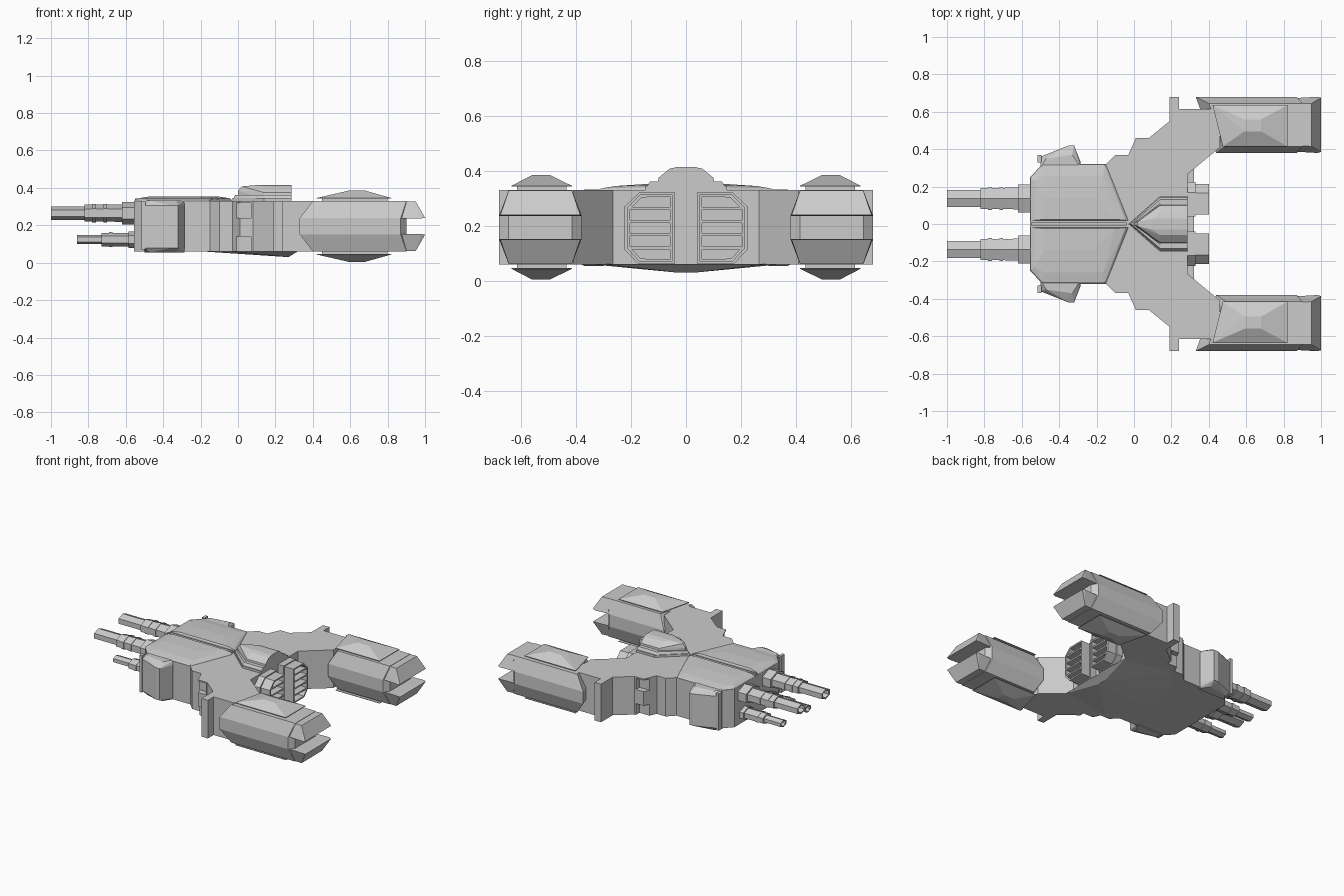
import bpy, bmesh, math
from mathutils import Vector

MID = 0.195  # height of the engine centre line


def finish(name, bm, mirror=True):
    bmesh.ops.recalc_face_normals(bm, faces=bm.faces)
    me = bpy.data.meshes.new(name)
    bm.to_mesh(me)
    bm.free()
    ob = bpy.data.objects.new(name, me)
    bpy.context.collection.objects.link(ob)
    if mirror:
        m = ob.modifiers.new("mirror", 'MIRROR')
        m.use_axis = (False, True, False)
        m.use_mirror_merge = False
    return ob


def hull_bm(pts):
    bm = bmesh.new()
    for p in pts:
        bm.verts.new(p)
    res = bmesh.ops.convex_hull(bm, input=bm.verts)
    bmesh.ops.delete(bm, geom=[v for v in res["geom_interior"] if isinstance(v, bmesh.types.BMVert)], context='VERTS')
    bmesh.ops.dissolve_limit(bm, angle_limit=0.01, verts=bm.verts, edges=bm.edges)
    return bm


def hull(name, pts, mirror=True):
    return finish(name, hull_bm(pts), mirror)


def prism(name, pts, axis, a, b, mirror=True):
    bm = bmesh.new()
    put = (lambda p, h: (p[0], p[1], h)) if axis == 'z' else (lambda p, h: (h, p[0], p[1]))
    lo = [bm.verts.new(put(p, a)) for p in pts]
    hi = [bm.verts.new(put(p, b)) for p in pts]
    bm.faces.new(lo)
    bm.faces.new(hi)
    for i in range(len(pts)):
        j = (i + 1) % len(pts)
        bm.faces.new((lo[i], lo[j], hi[j], hi[i]))
    return finish(name, bm, mirror)


def box(name, x0, x1, y0, y1, z0, z1):
    return prism(name, [(x0, y0), (x1, y0), (x1, y1), (x0, y1)], 'z', z0, z1)


def at(z, pts):
    return [(x, y, z) for x, y in pts]


# main hull plan with swept arms
side = [(-0.555, 0.25), (-0.49, 0.32), (-0.15, 0.32), (-0.10, 0.37), (-0.03, 0.37), (0.01, 0.46),
        (0.08, 0.46), (0.19, 0.55), (0.19, 0.68), (0.24, 0.68), (0.24, 0.615), (0.46, 0.615),
        (0.46, 0.41), (0.285, 0.265)]
body = prism("hull", side + [(x, -y) for x, y in reversed(side)], 'z', 0.06, 0.33, False)

# recessed pockets in the shoulder steps
for i, z in enumerate((0.06, 0.24)):
    cut = box("pocket_cutter", -0.02, 0.07, 0.42, 0.5, z + (0.0 if i else -0.02), z + 0.08)
    cut.hide_render = True
    cut.hide_viewport = True
    cut.display_type = 'WIRE'
    b = body.modifiers.new("pocket", 'BOOLEAN')
    b.object = cut
    b.operation = 'DIFFERENCE'

# raised nose armour, in two halves with a groove between
hull("nose_armour", at(0.328, [(-0.555, 0.02), (-0.555, 0.25), (-0.49, 0.32), (-0.15, 0.32), (-0.03, 0.02)])
     + at(0.336, [(-0.55, 0.02), (-0.55, 0.245), (-0.49, 0.31), (-0.155, 0.31), (-0.035, 0.02)])
     + at(0.345, [(-0.53, 0.02), (-0.53, 0.23), (-0.48, 0.26), (-0.165, 0.26), (-0.045, 0.02)])
     + at(0.353, [(-0.48, 0.025), (-0.48, 0.14), (-0.21, 0.14), (-0.1, 0.025)]))
box("nose_groove", -0.55, -0.04, -0.005, 0.008, 0.33, 0.342)

# shallow keel under the hull
hull("keel", at(0.061, [(-0.2, 0.12), (-0.2, -0.12), (-0.05, 0.35), (-0.05, -0.35), (0.32, 0.3), (0.32, -0.3)])
     + at(0.03, [(0.27, 0.03), (0.27, -0.03)]), False)

# cheek pods and their front clips
cheek = [(-0.50, 0.36), (-0.35, 0.42), (-0.32, 0.42), (-0.285, 0.33)]
hull("cheek_pod", at(0.08, cheek) + at(0.305, cheek)
     + [(x, y, z) for x, y in ((-0.5, 0.3), (-0.285, 0.3), (-0.47, 0.35), (-0.33, 0.37)) for z in (0.055, 0.332)])
box("cheek_clip", -0.515, -0.495, 0.33, 0.37, 0.07, 0.33)

# dorsal canopy: stepped base, side rails and crown
base = [(-0.03, 0.0), (0.14, 0.15), (0.285, 0.15)]
both = base + [(x, -y) for x, y in base[1:]]
prism("canopy_base", [base[0], base[1], base[2], (0.285, -0.15), (0.14, -0.15)], 'z', 0.32, 0.345, False)
hull("canopy_rail", at(0.34, [(-0.025, 0), (0.14, 0.145), (0.14, 0.11), (0.0, 0.0)])
     + at(0.362, [(-0.015, 0), (0.14, 0.13), (0.14, 0.11), (0.0, 0.0)]))
hull("canopy_rail_rear", [(x, y, z) for x in (0.14, 0.285)
                          for y, z in ((0.145, 0.34), (0.13, 0.362), (0.1, 0.362), (0.1, 0.34))])
hull("canopy_crown", [(x, s * y, z) for s in (1, -1) for x, y, z in (
    (0.0, 0.0, 0.34), (0.14, 0.105, 0.34), (0.285, 0.105, 0.34), (0.0, 0.005, 0.385), (0.14, 0.1, 0.375),
    (0.285, 0.1, 0.375), (0.02, 0.012, 0.408), (0.14, 0.06, 0.408), (0.285, 0.06, 0.408),
    (0.1, 0.03, 0.415), (0.285, 0.03, 0.415))], False)

# rear exhaust grilles
vent = [(0.05, 0.07), (0.05, 0.315), (0.165, 0.315), (0.215, 0.265), (0.215, 0.12), (0.17, 0.07)]
hull("vent_collar", [(x, 0.13 + (y - 0.13) * 1.12, 0.193 + (z - 0.193) * 1.06) for x in (0.27, 0.33) for y, z in vent])
bm = hull_bm([(x, y, z) for x in (0.3, 0.4) for y, z in vent])
back = max(bm.faces, key=lambda f: f.calc_center_median().x)
bmesh.ops.inset_individual(bm, faces=[back], thickness=0.012)
cap = bmesh.ops.extrude_discrete_faces(bm, faces=[back])["faces"][0]
for v in cap.verts:
    v.co.x -= 0.06
finish("vent_block", bm)
for i in range(4):
    z = 0.12 + i * 0.048
    box("vent_slat", 0.33, 0.397, 0.055, 0.21, z - 0.005, z + 0.005)


# hexagonal gun barrels lofted along x, with collars and a hollow muzzle
def gun(name, z, rings, y=0.137, wide=1.45):
    bm = bmesh.new()
    loops = []
    for x, r in rings:
        loops.append([bm.verts.new((x, y + wide * r * math.sin(k * math.pi / 3),
                                    z + r * math.cos(k * math.pi / 3))) for k in range(6)])
    for a, b in zip(loops, loops[1:]):
        for k in range(6):
            bm.faces.new((a[k], a[k - 1], b[k - 1], b[k]))
    bm.faces.new(loops[0])
    bm.faces.new(loops[-1])
    finish(name, bm)


gun("upper_gun", 0.265, [(-0.93, 0.022), (-1.0, 0.026), (-1.0, 0.036), (-0.82, 0.036), (-0.82, 0.045),
                         (-0.78, 0.045), (-0.78, 0.049), (-0.76, 0.049), (-0.76, 0.045), (-0.72, 0.045),
                         (-0.72, 0.049), (-0.7, 0.049), (-0.7, 0.045), (-0.62, 0.047), (-0.62, 0.06), (-0.54, 0.06)])
gun("lower_gun", 0.124, [(-0.8, 0.014), (-0.86, 0.018), (-0.86, 0.025), (-0.73, 0.025), (-0.73, 0.036),
                         (-0.69, 0.036), (-0.69, 0.039), (-0.67, 0.039), (-0.67, 0.036), (-0.585, 0.036),
                         (-0.585, 0.044), (-0.54, 0.044)])

# engine nacelles with a prow-shaped front
EY = 0.53
hull("engine_nacelle", [(x, EY + s * y, MID + t * z) for s in (1, -1) for t in (1, -1) for x, y, z in (
    (0.33, 0.15, 0.043), (0.40, 0.115, 0.135), (0.87, 0.15, 0.043), (0.90, 0.115, 0.135))
    if not (s == -1 and x < 0.41)]
    + [(x, EY - y, MID + t * z) for t in (1, -1) for x, y, z in ((0.44, 0.15, 0.043), (0.49, 0.115, 0.135))])

for t, tag in ((1, "upper"), (-1, "lower")):
    # faceted armour plate on a slim spacer
    hull(tag + "_engine_plate", [(x, y, MID + t * z) for x, y, z in (
        (0.42, 0.635, 0.148), (0.475, 0.415, 0.148), (0.82, 0.415, 0.148), (0.82, 0.635, 0.148),
        (0.42, 0.635, 0.151), (0.475, 0.415, 0.151), (0.82, 0.415, 0.151), (0.82, 0.635, 0.151),
        (0.59, 0.495, 0.19), (0.59, 0.56, 0.19), (0.68, 0.56, 0.19), (0.68, 0.495, 0.19))])
    hull(tag + "_plate_spacer", [(x, y, MID + t * z) for z in (0.13, 0.149) for x, y in (
        (0.45, 0.615), (0.49, 0.435), (0.8, 0.435), (0.8, 0.615))])
    # hollow slanted nozzle lip
    bm = hull_bm([(x, EY + s * y, MID + t * z) for s in (1, -1) for x, y, z in (
        (0.84, 0.142, 0.042), (0.84, 0.11, 0.132), (0.95, 0.115, 0.133), (1.0, 0.145, 0.045),
        (0.98, 0.15, 0.042))])
    end = max(bm.faces, key=lambda f: f.calc_center_median().x)
    bmesh.ops.inset_individual(bm, faces=[end], thickness=0.014)
    inner = bmesh.ops.extrude_discrete_faces(bm, faces=[end])["faces"][0]
    for v in inner.verts:
        v.co.x -= 0.09
    finish(tag + "_nozzle", bm)
